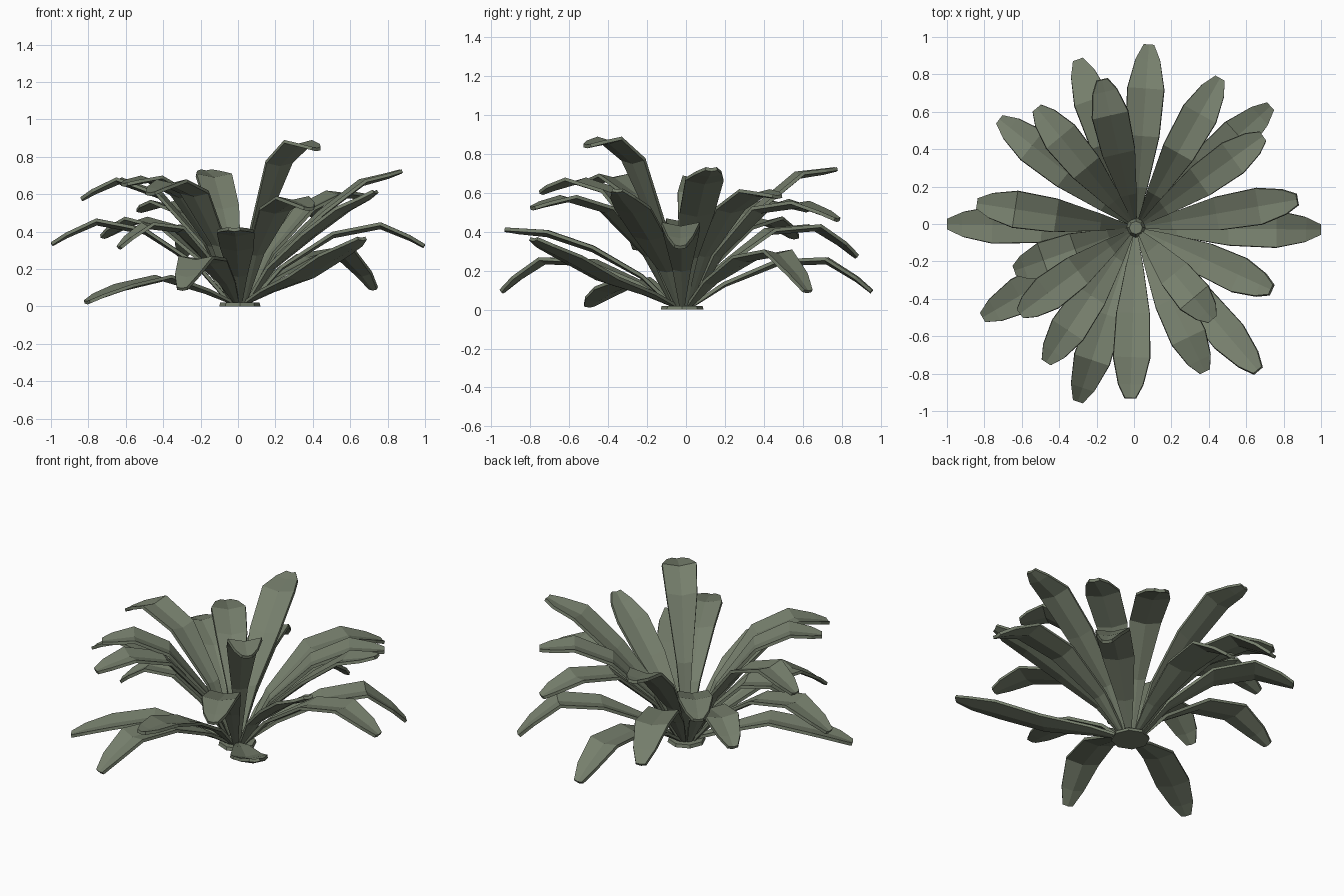
import bpy
import bmesh
from mathutils import Vector

cube = bpy.data.objects.get("Cube")
if cube:
    bpy.data.objects.remove(cube, do_unlink=True)

# One muted green for the whole plant
green = bpy.data.materials.new("sage_green")
green.use_nodes = True
colour = (0.18, 0.21, 0.15, 1)
green.diffuse_color = colour
shader = next(n for n in green.node_tree.nodes if n.type == "BSDF_PRINCIPLED")
shader.inputs["Base Color"].default_value = colour
shader.inputs["Roughness"].default_value = 0.9

ROOT = Vector((0.01, -0.02, 0))

# Stations along a leaf: (fraction of reach, half width)
STATIONS = [(0.05, 0.012), (0.22, 0.045), (0.5, 0.088),
            (0.76, 0.097), (0.92, 0.065), (1.0, 0.028)]


def add_object(name, bm):
    mesh = bpy.data.meshes.new(name)
    bm.to_mesh(mesh)
    bm.free()
    mesh.materials.append(green)
    obj = bpy.data.objects.new(name, mesh)
    bpy.context.scene.collection.objects.link(obj)
    return obj


def make_leaf(name, x, y, middle, peak, tip):
    """Folded blade from the root to a tip at (x, y), with three set heights."""
    reach = Vector((x, y, 0)) - ROOT
    forward = reach.normalized()
    side = Vector((-forward.y, forward.x, 0))
    heights = [0.03, middle * 0.55, middle, peak, peak * 0.4 + tip * 0.6, tip]
    bm = bmesh.new()
    rows = []
    for (fraction, half), height in zip(STATIONS, heights):
        centre = ROOT + reach * fraction + Vector((0, 0, height))
        fold = Vector((0, 0, half * 0.1))
        rows.append([bm.verts.new(centre + side * half + fold),
                     bm.verts.new(centre - fold),
                     bm.verts.new(centre - side * half + fold)])
    for near, far in zip(rows, rows[1:]):
        for i in range(2):
            bm.faces.new((near[i + 1], far[i + 1], far[i], near[i]))
    leaf = add_object(name, bm)
    skin = leaf.modifiers.new("thickness", "SOLIDIFY")
    skin.thickness = 0.018
    skin.offset = -1


# Leaves anticlockwise from the back: tip x, tip y, middle, peak and tip heights
LEAVES = [
    (0.08, 0.96, 0.25, 0.26, 0.1),
    (-0.3, 0.88, 0.41, 0.43, 0.28),
    (-0.17, 0.77, 0.53, 0.7, 0.73),
    (-0.52, 0.62, 0.5, 0.56, 0.52),
    (-0.72, 0.56, 0.42, 0.47, 0.38),
    (-0.84, 0.11, 0.6, 0.68, 0.58),
    (-1, 0, 0.41, 0.46, 0.34),
    (-0.64, -0.25, 0.42, 0.44, 0.32),
    (-0.81, -0.5, 0.16, 0.11, 0.03),
    (-0.61, -0.48, 0.6, 0.69, 0.66),
    (-0.47, -0.74, 0.61, 0.67, 0.61),
    (-0.3, -0.95, 0.25, 0.26, 0.1),
    (-0.02, -0.93, 0.32, 0.4, 0.42),
    (0.38, -0.79, 0.52, 0.58, 0.53),
    (0.66, -0.78, 0.16, 0.27, 0.37),
    (0.42, -0.51, 0.77, 0.88, 0.85),
    (0.73, -0.35, 0.38, 0.52, 0.62),
    (1, -0.03, 0.39, 0.44, 0.33),
    (0.87, 0.13, 0.5, 0.67, 0.73),
    (0.69, 0.47, 0.52, 0.61, 0.59),
    (0.73, 0.63, 0.27, 0.3, 0.1),
    (0.46, 0.78, 0.52, 0.55, 0.47),
]
for number, leaf in enumerate(LEAVES, start=1):
    make_leaf(f"leaf_{number:02d}", *leaf)


def make_drum(name, bottom, top, low, high):
    """Eight-sided tapered drum between two heights."""
    bm = bmesh.new()
    bmesh.ops.create_cone(bm, cap_ends=True, segments=8, radius1=bottom,
                          radius2=top, depth=high - low)
    bmesh.ops.translate(bm, verts=bm.verts,
                        vec=(ROOT.x, ROOT.y, (low + high) / 2))
    add_object(name, bm)


# Flat foot and short crown that the leaves grow from
make_drum("foot", 0.11, 0.105, 0, 0.02)
make_drum("crown", 0.06, 0.035, 0.015, 0.08)
